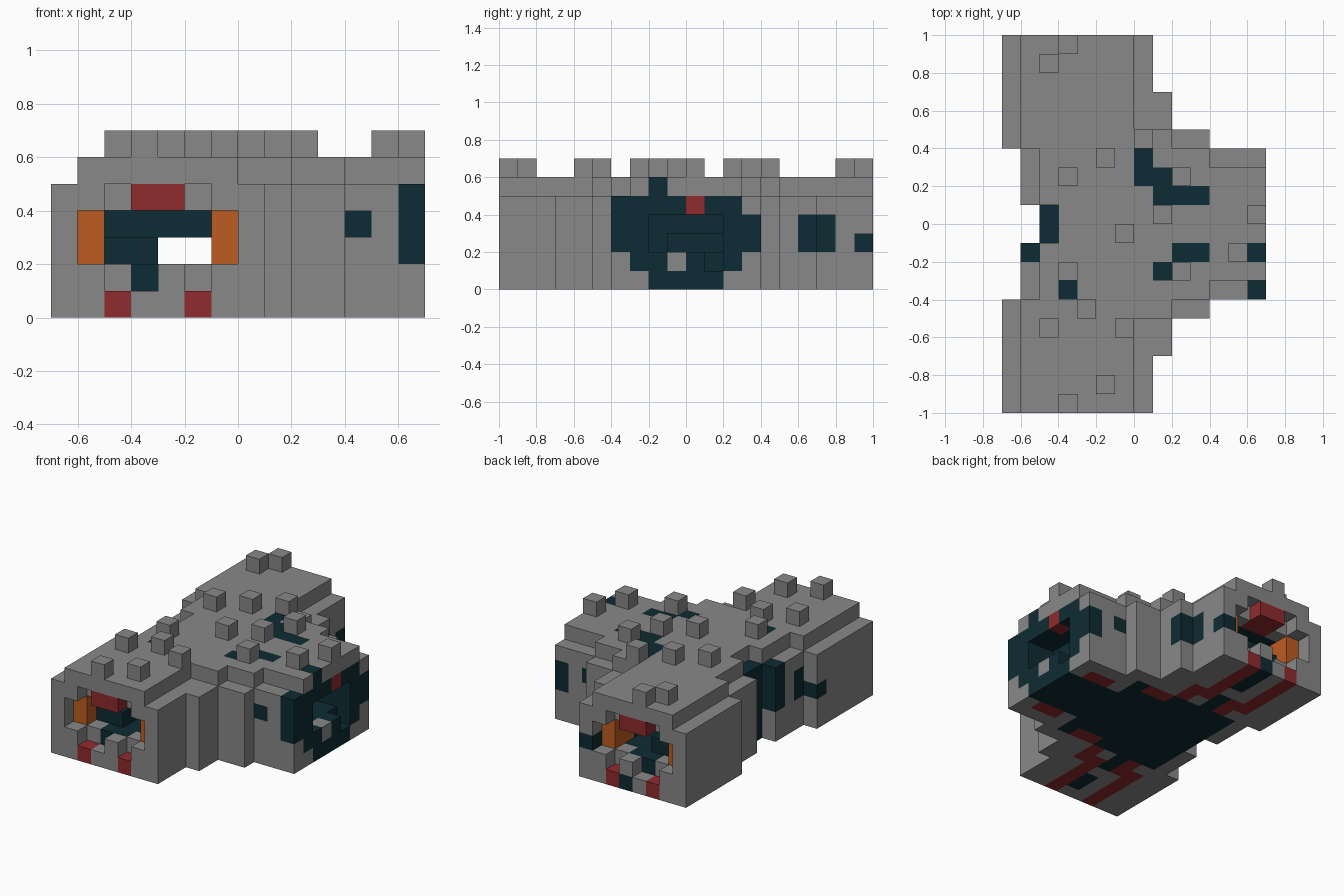
import bpy
import bmesh

old = bpy.data.objects.get("Cube")
if old:
    bpy.data.objects.remove(old, do_unlink=True)

UNIT = 0.1
COLOURS = {
    "stone grey": (0.246, 0.246, 0.246, 1),
    "deep teal": (0.004, 0.024, 0.033, 1),
    "brick red": (0.279, 0.024, 0.027, 1),
    "burnt orange": (0.503, 0.107, 0.016, 1),
}
GREY, TEAL, RED, ORANGE = range(len(COLOURS))
materials = []
for label, colour in COLOURS.items():
    mat = bpy.data.materials.new(label)
    mat.use_nodes = True
    mat.diffuse_color = colour
    shader = mat.node_tree.nodes["Principled BSDF"]
    shader.inputs["Base Color"].default_value = colour
    shader.inputs["Roughness"].default_value = 0.9
    materials.append(mat)

cells = {}


def span(xs, ys, zs, mirror):
    """All block positions in a box, optionally repeated on the other end."""
    for x in range(*xs):
        for y in range(*ys):
            for z in range(*zs):
                yield x, y, z
                if mirror:
                    yield x, -1 - y, z


def fill(xs, ys, zs, colour=GREY, mirror=True):
    for key in span(xs, ys, zs, mirror):
        cells[key] = colour


def paint(xs, ys, zs, colour=TEAL, mirror=True):
    for key in span(xs, ys, zs, mirror):
        if key in cells:
            cells[key] = colour


def carve(xs, ys, zs, mirror=True):
    for key in span(xs, ys, zs, mirror):
        cells.pop(key, None)


def build(name, blocks):
    """Mesh of only the outer faces of a set of coloured blocks."""
    bm = bmesh.new()
    corners = {}

    def vert(p):
        if p not in corners:
            corners[p] = bm.verts.new([c * UNIT for c in p])
        return corners[p]

    for key, colour in blocks.items():
        for axis in range(3):
            u, v = (axis + 1) % 3, (axis + 2) % 3
            for side in (0, 1):
                near = list(key)
                near[axis] += 1 if side else -1
                if tuple(near) in blocks:
                    continue
                ring = []
                for du, dv in ((0, 0), (1, 0), (1, 1), (0, 1)):
                    p = list(key)
                    p[axis] += side
                    p[u] += du
                    p[v] += dv
                    ring.append(vert(tuple(p)))
                face = bm.faces.new(ring if side else ring[::-1])
                face.material_index = colour
    mesh = bpy.data.meshes.new(name)
    bm.to_mesh(mesh)
    bm.free()
    for mat in materials:
        mesh.materials.append(mat)
    obj = bpy.data.objects.new(name, mesh)
    bpy.context.collection.objects.link(obj)
    return obj


# Stepped lower walls
base, roof = (0, 5), (5, 6)
fill((-7, 1), (4, 10), base)
fill((-6, 1), (1, 4), base)
fill((-5, 1), (0, 1), base)
fill((1, 2), (0, 7), base)
fill((2, 4), (0, 5), base)
fill((4, 7), (0, 4), base)

# Roof slab, one step inside the walls
fill((-6, 0), (4, 10), roof)
fill((-5, 0), (1, 4), roof)
fill((-4, 0), (0, 1), roof)
fill((0, 2), (0, 5), roof)
fill((2, 4), (0, 4), roof)
fill((4, 7), (0, 3), roof)

# Underside: dark core, jagged red bands
floor = (0, 1)
paint((-5, 3), (0, 4), floor)
paint((3, 7), (0, 2), floor)
paint((-4, -2), (4, 6), floor)
paint((-3, -2), (7, 9), floor)
for x in (-5, -2):
    paint((x, x + 1), (5, 10), floor, RED)
    paint((x + 1, x + 2), (4, 6), floor, RED)
paint((0, 2), (3, 4), floor, RED)
paint((4, 6), (2, 3), floor, RED)
paint((-3, -2), (9, 10), floor, TEAL, False)

# Tunnel running between the two end mouths
carve((-5, -1), (0, 10), (2, 4))
paint((-5, -1), (0, 9), (1, 2))
paint((-5, -1), (0, 8), (4, 5))
fill((-5, -1), (0, 7), (3, 4), TEAL)
fill((-5, -3), (0, 8), (2, 3), TEAL)
paint((-1, 0), (0, 7), (2, 4))

# End mouths: orange cheeks, red upper block, notched sill
for x in (-6, -1):
    carve((x, x + 1), (9, 10), (2, 4))
    paint((x, x + 1), (7, 9), (2, 4), ORANGE)
for x in (-5, -2):
    carve((x, x + 1), (9, 10), (4, 5))
    carve((x, x + 1), (9, 10), (1, 2))
    paint((x, x + 1), (8, 9), (1, 2), GREY)
carve((-4, -3), (9, 10), (1, 2))
paint((-4, -2), (8, 10), (4, 5), RED)

# Side cave in the wing
paint((6, 7), (0, 4), (2, 4))
paint((6, 7), (0, 3), (1, 5))
paint((6, 7), (-4, -3), (4, 5), TEAL, False)
paint((3, 6), (0, 3), (1, 5))
carve((5, 7), (0, 2), (2, 4))
carve((4, 5), (-1, 2), (2, 3), False)
carve((6, 7), (1, 2), (1, 2), False)
paint((6, 7), (-1, 0), (1, 2), GREY, False)
paint((6, 7), (0, 1), (4, 5), RED, False)
paint((6, 7), (-2, -1), roof, TEAL, False)

# Dark patches on the outer walls
paint((4, 5), (3, 4), (3, 4))
paint((1, 2), (6, 7), (2, 4), TEAL, False)
paint((0, 1), (7, 8), (2, 4), TEAL, False)
paint((0, 1), (9, 10), (2, 3), TEAL, False)
paint((-6, -5), (-2, -1), (2, 5), TEAL, False)
paint((-5, -4), (-1, 0), (2, 4), TEAL, False)
paint((-6, -5), (-4, -3), (2, 4), TEAL, False)
paint((-7, -6), (-5, -4), (2, 3), TEAL, False)

# Dark patches on the roof
paint((1, 2), (2, 3), roof)
paint((2, 4), (1, 2), roof)
paint((0, 1), (2, 4), roof, TEAL, False)
paint((1, 2), (1, 2), roof, TEAL, False)
paint((-4, -3), (-4, -3 + 0), roof, TEAL, False)

build("fortified_body", cells)

# Cubes scattered over the roof
studs = [(-4, 9), (-5, 8), (0, 4), (-2, 3), (-4, 2), (2, 2), (1, 0), (6, 0), (-1, -1),
         (5, -2), (-4, -3), (2, -3), (-3, -5), (-5, -6), (-1, -6), (-2, -9), (-4, -10)]
build("roof_cubes", {(x, y, 6): GREY for x, y in studs})
